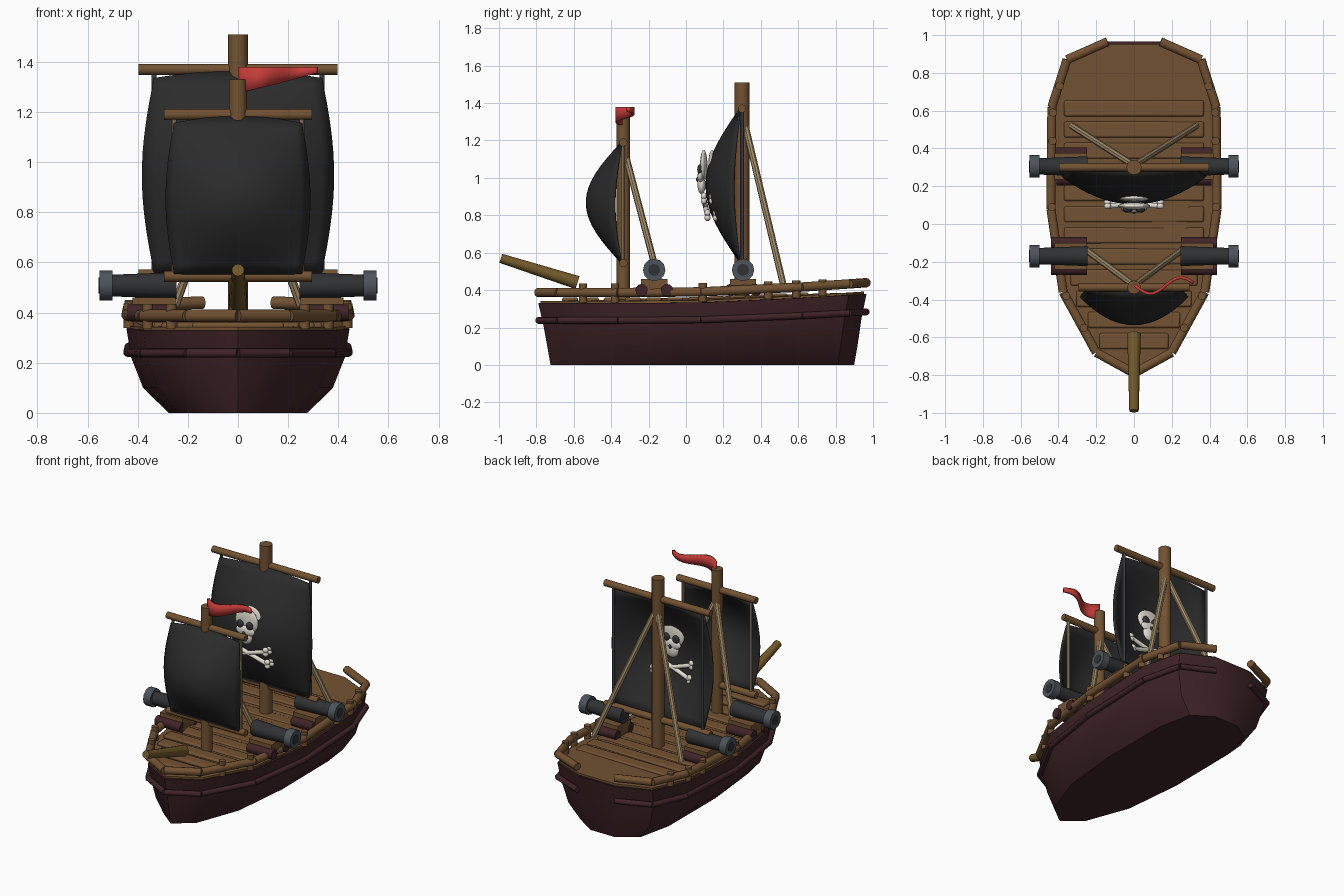
import bpy, bmesh, math
from mathutils import Vector, Matrix

cube = bpy.data.objects.get("Cube")
if cube:
    bpy.data.objects.remove(cube)


def material(name, r, g, b):
    m = bpy.data.materials.new(name)
    m.use_nodes = True
    m.diffuse_color = (r, g, b, 1)
    m.node_tree.nodes["Principled BSDF"].inputs["Base Color"].default_value = (r, g, b, 1)
    return m


WOOD = material("brown wood", 0.17, 0.085, 0.032)
HULL = material("dark maroon wood", 0.05, 0.017, 0.02)
SPAR = material("golden wood", 0.17, 0.1, 0.024)
ROPE = material("tan rope", 0.36, 0.26, 0.14)
CLOTH = material("black cloth", 0.024, 0.024, 0.024)
IRON = material("black iron", 0.03, 0.031, 0.034)
STEEL = material("grey steel", 0.075, 0.087, 0.105)
RED = material("red cloth", 0.55, 0.045, 0.04)
BONE = material("bone white", 0.75, 0.72, 0.64)
parts = []


def finish(name, bm, mat, thickness=0):
    bmesh.ops.recalc_face_normals(bm, faces=bm.faces)
    me = bpy.data.meshes.new(name)
    bm.to_mesh(me)
    bm.free()
    me.materials.append(mat)
    ob = bpy.data.objects.new(name, me)
    bpy.context.scene.collection.objects.link(ob)
    if thickness:
        mod = ob.modifiers.new("thickness", "SOLIDIFY")
        mod.thickness = thickness
        mod.offset = 0
    parts.append(ob)
    return ob


def log(bm, p, q, r1, r2=None, sides=12):
    p, q = Vector(p), Vector(q)
    d = q - p
    mat = Matrix.Translation((p + q) / 2) @ d.to_track_quat("Z", "Y").to_matrix().to_4x4()
    bmesh.ops.create_cone(bm, cap_ends=True, segments=sides, radius1=r1,
                          radius2=r1 if r2 is None else r2, depth=d.length, matrix=mat)


def box(bm, centre, size):
    bmesh.ops.create_cube(bm, size=1, matrix=Matrix.Translation(centre) @ Matrix.Diagonal((*size, 1)))


def ball(bm, centre, radii):
    bmesh.ops.create_uvsphere(bm, u_segments=20, v_segments=12, radius=1,
                              matrix=Matrix.Translation(centre) @ Matrix.Diagonal((*radii, 1)))


def single(name, mat, p, q, r1, r2=None):
    bm = bmesh.new()
    log(bm, p, q, r1, r2)
    finish(name, bm, mat)


# Half outline of the deck, bow to stern
OUTLINE = [(0, -0.79), (0.2, -0.68), (0.375, -0.36), (0.44, 0.08),
           (0.435, 0.62), (0.355, 0.87), (0.14, 0.965)]


def sheer(y):
    return 0.05 * max(0, (y + 0.1) / 1.06) ** 1.5


def half_width(y):
    for (xa, ya), (xb, yb) in zip(OUTLINE, OUTLINE[1:]):
        if ya <= y <= yb:
            return xa + (xb - xa) * (y - ya) / (yb - ya)
    return 0


def loft(name, mat, levels):
    """Stack of full outlines: (x scale, y scale, z, sheer amount)."""
    loop = OUTLINE + [(-x, y) for x, y in reversed(OUTLINE[1:])]
    bm = bmesh.new()
    rings = [[bm.verts.new((x * sx, 0.085 + (y - 0.085) * sy, z + k * sheer(y)))
              for x, y in loop] for sx, sy, z, k in levels]
    for a, b in zip(rings, rings[1:]):
        for i in range(len(loop)):
            j = (i + 1) % len(loop)
            bm.faces.new((a[i], a[j], b[j], b[i]))
    bm.faces.new(rings[0])
    bm.faces.new(rings[-1])
    finish(name, bm, mat)


loft("hull", HULL, [(0.63, 0.925, 0, 0), (0.86, 0.945, 0.1, 0),
                    (0.97, 0.97, 0.22, 0.6), (1.01, 1, 0.33, 1)])
loft("deck", WOOD, [(0.98, 0.985, 0.32, 1), (0.98, 0.985, 0.342, 1)])

# Deck planks across the ship
bm = bmesh.new()
for i in range(12):
    y = -0.62 + i * 0.112
    box(bm, (0, y, 0.348 + sheer(y)), (2 * min(0.37, half_width(y) - 0.05), 0.085, 0.026))
planks = finish("deck_planks", bm, WOOD)
bev = planks.modifiers.new("soft edges", "BEVEL")
bev.width, bev.segments = 0.01, 2

# Rails and rubbing strakes: one log per side of the outline
rails, strakes = bmesh.new(), bmesh.new()
for s in (-1, 1):
    for (xa, ya), (xb, yb) in zip(OUTLINE, OUTLINE[1:]):
        za, zb = (0.387 + 1.05 * sheer(y) for y in (ya, yb))
        log(rails, (s * xa, ya, za), (s * xb, yb, zb), 0.025, sides=10)
        za, zb = (0.238 + 0.9 * sheer(y) for y in (ya, yb))
        log(strakes, (s * xa, ya, za), (s * xb, yb, zb), 0.018, sides=10)
finish("deck_rails", rails, WOOD)
finish("hull_strakes", strakes, HULL)

# Rail posts
bm = bmesh.new()
for s in (-1, 1):
    for y in (-0.55, -0.38, 0.09, 0.44, 0.59, 0.73):
        x = s * (half_width(y) - 0.005)
        log(bm, (x, y, 0.335 + sheer(y)), (x, y, 0.435 + sheer(y) * 0.6), 0.022, sides=10)
finish("rail_posts", bm, WOOD)

single("bowsprit", SPAR, (0, -0.58, 0.44), (0, -0.99, 0.57), 0.036, 0.025)


def rig(prefix, y, radius, mast_top, span, low, high, bulge, edge, mid, top, rope_mat, stay):
    """Mast, two yards, a billowing sail, side ropes and rear stays."""
    single(prefix + "_mast", WOOD, (0, y, 0.33), (0, y, mast_top), radius)
    for end, z in (("lower", low), ("upper", high)):
        single(f"{prefix}_{end}_yard", WOOD, (-span, y, z), (span, y, z), 0.022)
    n = 16
    bm = bmesh.new()
    grid = []
    for j in range(n + 1):
        v = j / n
        swell = math.sin(math.pi * v)
        row = []
        for i in range(n + 1):
            u = 2 * i / n - 1
            x = u * (edge + (mid - edge) * swell)
            dy = 0.015 + swell * bulge * (0.17 + 0.83 * (1 - u * u))
            z = low + 0.01 + (top - low - 0.01) * v - 0.025 * u * u * v
            row.append(bm.verts.new((x, y - dy, z)))
        grid.append(row)
    for a, b in zip(grid, grid[1:]):
        for i in range(n):
            bm.faces.new((a[i], a[i + 1], b[i + 1], b[i]))
    finish(prefix + "_sail", bm, CLOTH, 0.012)
    ropes, stays = bmesh.new(), bmesh.new()
    for s in (-1, 1):
        log(ropes, (s * edge, y, low), (s * edge, y, high), 0.01, sides=8)
        log(stays, (0, y + 0.01, high - 0.06), (s * stay[0], stay[1], stay[2]), 0.018, sides=8)
    finish(prefix + "_side_ropes", ropes, rope_mat)
    finish(prefix + "_stays", stays, ROPE)


rig("front", -0.335, 0.036, 1.33, 0.295, 0.545, 1.19, 0.18, 0.255, 0.285, 1.18, ROPE, (0.25, -0.14, 0.43))
rig("rear", 0.3, 0.04, 1.51, 0.397, 0.55, 1.37, 0.175, 0.335, 0.38, 1.36, STEEL, (0.33, 0.52, 0.43))

# Skull and crossed bones on both faces of the rear sail
for side, s in (("front", -1), ("back", 1)):
    yc = 0.117 + s * 0.022
    bm = bmesh.new()
    ball(bm, (0, yc, 1.065), (0.085, 0.02, 0.085))
    ball(bm, (0, yc + s * 0.012, 0.965), (0.05, 0.022, 0.052))
    ball(bm, (0, yc + s * 0.016, 1.005), (0.07, 0.018, 0.035))
    finish(side + "_skull", bm, BONE)
    bm = bmesh.new()
    for e in (-1, 1):
        ball(bm, (e * 0.035, yc + s * 0.02, 1.045), (0.025, 0.015, 0.027))
    ball(bm, (0, yc + s * 0.032, 0.992), (0.011, 0.009, 0.014))
    finish(side + "_skull_sockets", bm, IRON)
    bm = bmesh.new()
    for e in (-1, 1):
        a, b = (Vector((k * 0.14, yc + 0.01 - k * e * 0.01, 0.845 + k * e * 0.045)) for k in (-1, 1))
        log(bm, a, b, 0.014, sides=10)
        for p in (a, b):
            for dz in (-0.013, 0.013):
                ball(bm, p + Vector((0, 0, dz)), (0.019, 0.016, 0.018))
    finish(side + "_crossed_bones", bm, BONE)

# Pennant on the front mast
bm = bmesh.new()
rows = []
for i in range(17):
    t = i / 16
    y = -0.325 - 0.045 * math.sin(2 * math.pi * t * 0.95) * (1 - 0.1 * t)
    low = 1.275 + 0.08 * t
    rows.append([bm.verts.new((0.005 + 0.31 * t, y, z)) for z in (low, (low + 1.38) / 2, 1.38)])
for a, b in zip(rows, rows[1:]):
    for k in range(2):
        bm.faces.new((a[k], b[k], b[k + 1], a[k + 1]))
finish("pennant", bm, RED, 0.016)

# Cannons on carriages
for s, side in ((1, "left"), (-1, "right")):
    for y, place in ((-0.17, "front"), (0.305, "rear")):
        name = f"{place}_{side}_cannon"
        z = 0.508
        single(name + "_barrel", IRON, (s * 0.245, y, z), (s * 0.51, y, z), 0.053, 0.043)
        single(name + "_muzzle", STEEL, (s * 0.5, y, z), (s * 0.553, y, z), 0.06)
        single(name + "_bore", IRON, (s * 0.55, y, z), (s * 0.556, y, z), 0.032)
        bm = bmesh.new()
        box(bm, (s * 0.335, y, 0.42), (0.17, 0.14, 0.08))
        finish(name + "_carriage", bm, WOOD)
        bm = bmesh.new()
        reach = 0.44 if place == "front" else 0.41
        for e in (-1, 1):
            log(bm, (s * 0.25, y + e * 0.068, 0.4), (s * reach, y + e * 0.068, 0.4), 0.033)
        finish(name + "_rollers", bm, HULL)

# Smooth shading with sharp edges kept
bpy.ops.object.select_all(action="DESELECT")
for ob in parts:
    ob.select_set(True)
bpy.context.view_layer.objects.active = parts[0]
bpy.ops.object.shade_smooth_by_angle(angle=math.radians(40))
